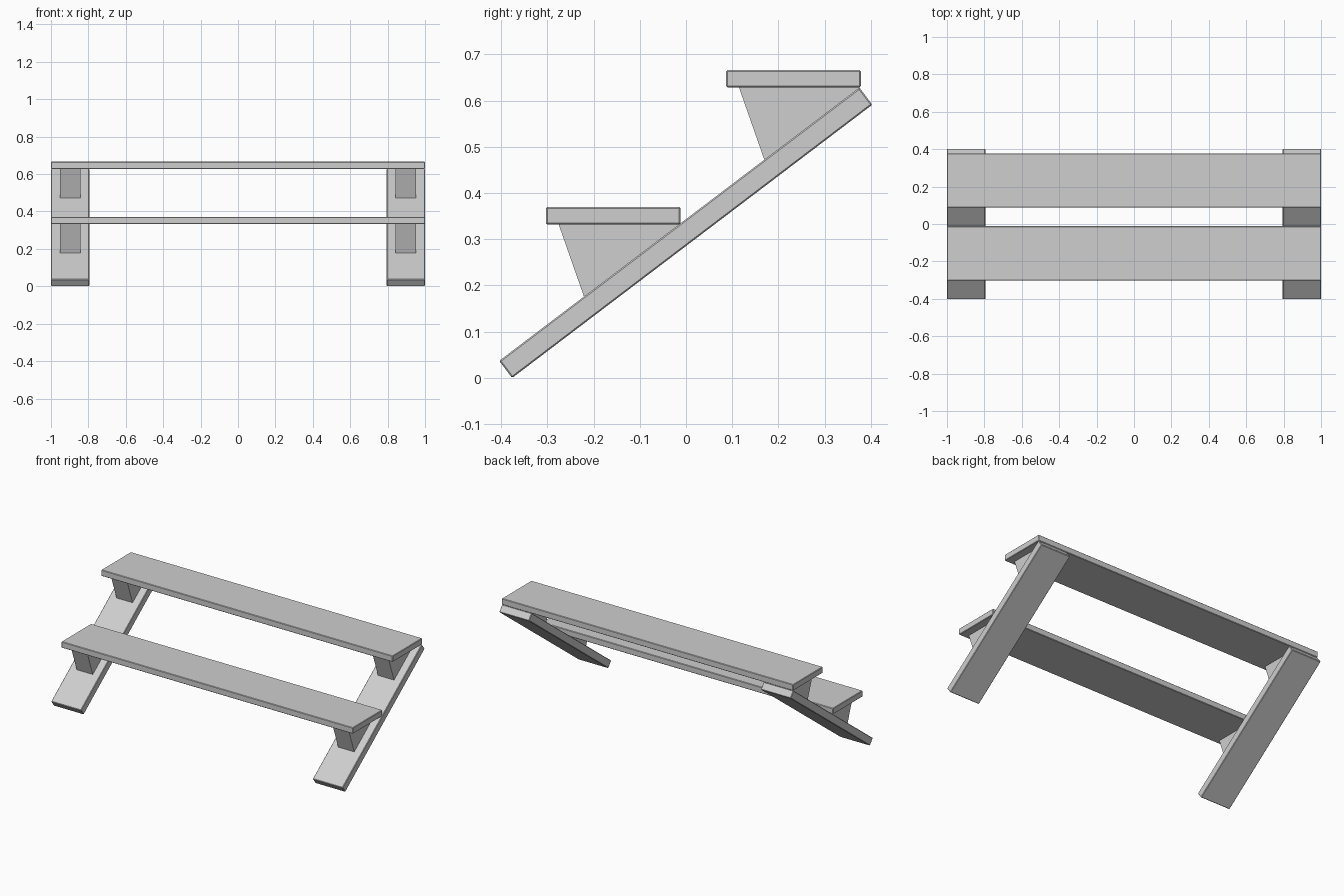
import bpy, bmesh

if "Cube" in bpy.data.objects:
    bpy.data.objects.remove(bpy.data.objects["Cube"])

grey = bpy.data.materials.new("plain grey")
grey.diffuse_color = (0.62, 0.62, 0.62, 1)
grey.use_nodes = True
grey.node_tree.nodes["Principled BSDF"].inputs["Base Color"].default_value = grey.diffuse_color


def extrude_profile(name, profile, x0, x1, bevel=0.0):
    """Extrude a (y, z) outline along x, with an optional small edge bevel."""
    bm = bmesh.new()
    face = bm.faces.new([bm.verts.new((x0, y, z)) for y, z in profile])
    ext = bmesh.ops.extrude_face_region(bm, geom=[face])
    new_verts = [g for g in ext["geom"] if isinstance(g, bmesh.types.BMVert)]
    bmesh.ops.translate(bm, vec=(x1 - x0, 0, 0), verts=new_verts)
    bmesh.ops.recalc_face_normals(bm, faces=bm.faces[:])
    if bevel:
        bmesh.ops.bevel(bm, geom=bm.edges[:], offset=bevel, segments=1,
                        profile=0.5, affect='EDGES')
    mesh = bpy.data.meshes.new(name)
    bm.to_mesh(mesh)
    bm.free()
    mesh.materials.append(grey)
    obj = bpy.data.objects.new(name, mesh)
    bpy.context.collection.objects.link(obj)


# Sloping side boards, one per side
board = [(-0.376, 0.0), (0.403, 0.591), (0.375, 0.628), (-0.404, 0.037)]
for side, s in (("left", -1), ("right", 1)):
    extrude_profile(side + "_side_board", board, s * 0.795, s * 1.0, 0.003)

# Two steps, each carried by a wedge bracket on either board
for label, y, z in (("lower", -0.303, 0.332), ("upper", 0.087, 0.628)):
    tread = [(y, z), (y + 0.291, z), (y + 0.291, z + 0.038), (y, z + 0.038)]
    extrude_profile(label + "_step", tread, -1.0, 1.0, 0.003)
    wedge = [(y + 0.027, z + 0.002), (y + 0.082, z - 0.155),
             (y + 0.092, z - 0.157), (y + 0.288, z - 0.008),
             (y + 0.288, z + 0.002)]
    for side, s in (("left", -1), ("right", 1)):
        extrude_profile(f"{label}_{side}_bracket", wedge, s * 0.842, s * 0.952)
